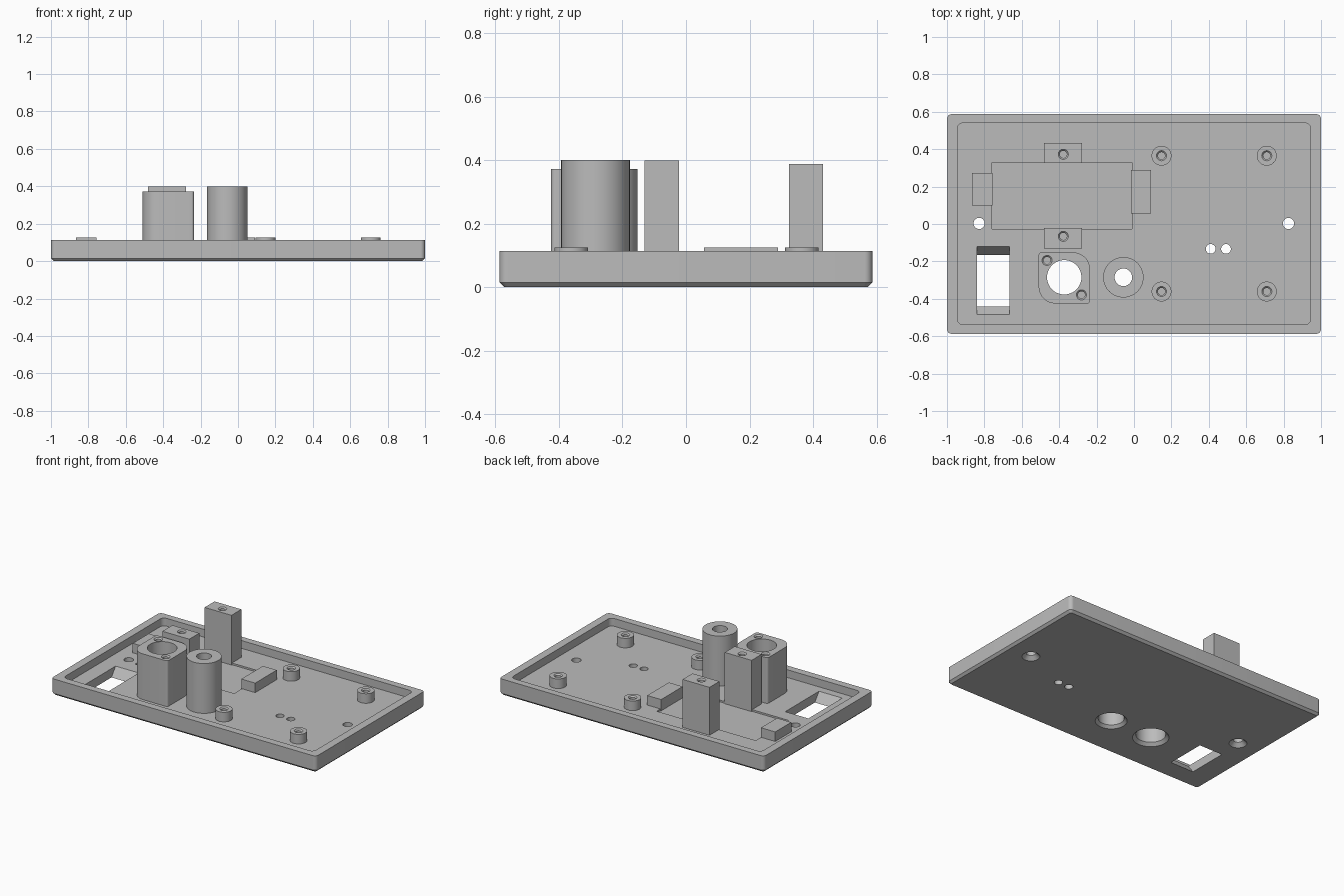
import bpy, bmesh
from math import cos, sin, pi, radians

if "Cube" in bpy.data.objects:
    bpy.data.objects.remove(bpy.data.objects["Cube"], do_unlink=True)

FLOOR = 0.06      # top of the tray floor
SUNK = 0.04       # parts reach a little into the floor

grey = bpy.data.materials.new("grey plastic")
grey.use_nodes = True
grey.diffuse_color = (0.5, 0.5, 0.5, 1)
grey.node_tree.nodes["Principled BSDF"].inputs["Base Color"].default_value = (0.5, 0.5, 0.5, 1)


def circle(x, y, r, n=48):
    return [(x + r * cos(2 * pi * i / n), y + r * sin(2 * pi * i / n)) for i in range(n)]


def rect(x0, x1, y0, y1, radii=None):
    """Outline with optional corner radii: back right, back left, front left, front right."""
    corners = [(x1, y1, -1, -1), (x0, y1, 1, -1), (x0, y0, 1, 1), (x1, y0, -1, 1)]
    if not radii:
        return [c[:2] for c in corners]
    pts = []
    for k, ((x, y, sx, sy), r) in enumerate(zip(corners, radii)):
        for i in range(9):
            a = pi / 2 * (k + i / 8)
            pts.append((x + sx * r + r * cos(a), y + sy * r + r * sin(a)))
    return pts


def loft(name, *levels):
    """Solid through (outline, height) levels."""
    bm = bmesh.new()
    rings = [[bm.verts.new((x, y, z)) for x, y in outline] for outline, z in levels]
    for low, high in zip(rings, rings[1:]):
        for i in range(len(low)):
            j = (i + 1) % len(low)
            bm.faces.new((low[i], low[j], high[j], high[i]))
    bm.faces.new(rings[0][::-1])
    bm.faces.new(rings[-1])
    bmesh.ops.recalc_face_normals(bm, faces=bm.faces)
    mesh = bpy.data.meshes.new(name)
    bm.to_mesh(mesh)
    bm.free()
    mesh.materials.append(grey)
    obj = bpy.data.objects.new(name, mesh)
    bpy.context.collection.objects.link(obj)
    return obj


def turned(name, x, y, *profile):
    """Round solid through (radius, height) steps."""
    return loft(name, *[(circle(x, y, r), z) for r, z in profile])


def screw_hole(x, y, top):
    """Blind hole with a small lead-in."""
    return turned("screw_hole_cutter", x, y, (0.019, top - 0.09), (0.019, top - 0.008), (0.027, top), (0.027, top + 0.02))


def cut(obj, cutters):
    for cutter in cutters:
        cutter.hide_render = True
        mod = obj.modifiers.new("cut", 'BOOLEAN')
        mod.operation = 'DIFFERENCE'
        mod.solver = 'EXACT'
        mod.object = cutter
    bpy.context.view_layer.update()
    graph = bpy.context.evaluated_depsgraph_get()
    mesh = bpy.data.meshes.new_from_object(obj.evaluated_get(graph))
    obj.modifiers.clear()
    obj.data = mesh


parts, cutters = [], []

# Tray body with bevelled underside
tray = loft("tray",
            (rect(-0.985, 0.985, -0.572, 0.572, [0.012] * 4), 0),
            (rect(-1, 1, -0.587, 0.587, [0.025] * 4), 0.015),
            (rect(-1, 1, -0.587, 0.587, [0.025] * 4), 0.113))
parts.append(tray)

# Tray recess and shallow component pocket
tray_cutters = [
    loft("recess_cutter", (rect(-0.945, 0.945, -0.537, 0.54, [0.03] * 4), FLOOR),
         (rect(-0.945, 0.945, -0.537, 0.54, [0.03] * 4), 0.2)),
    loft("pocket_cutter", (rect(-0.758, -0.01, -0.027, 0.33), FLOOR - 0.012),
         (rect(-0.758, -0.01, -0.027, 0.33), 0.1)),
    # Switch opening with sloping ends
    loft("switch_cutter", (rect(-0.84, -0.665, -0.425, -0.18), -0.02),
         (rect(-0.84, -0.665, -0.50, -0.105), 0.08)),
]

# Countersunk mounting holes
for x in (-0.828, 0.826):
    tray_cutters.append(turned("mount_cutter", x, 0.003, (0.065, -0.01), (0.055, 0), (0.03, 0.025), (0.03, 0.1)))

# Indicator holes
for x in (0.41, 0.492):
    tray_cutters.append(turned("indicator_cutter", x, -0.133, (0.026, -0.01), (0.026, 0.1)))

# Socket housing and round button tower, bored through the tray
socket_bore = turned("socket_bore_cutter", -0.373, -0.285,
                     (0.122, -0.01), (0.112, 0), (0.092, 0.02), (0.092, 0.5))
button_bore = turned("button_bore_cutter", -0.057, -0.285,
                     (0.108, -0.01), (0.098, 0), (0.08, 0.018), (0.08, 0.3), (0.047, 0.3), (0.047, 0.5))
cut(tray, tray_cutters + [socket_bore, button_bore])

outline = rect(-0.51, -0.235, -0.425, -0.152, [0.09, 0.015, 0.09, 0.015])
socket = loft("socket_housing", (outline, SUNK), (outline, 0.372))
socket_holes = [screw_hole(-0.465, -0.195, 0.372), screw_hole(-0.281, -0.379, 0.372)]
cut(socket, [socket_bore] + socket_holes)

tower = turned("button_tower", -0.057, -0.285, (0.108, SUNK), (0.108, 0.4))
cut(tower, [button_bore])
parts += [socket, tower]
cutters += tray_cutters + socket_holes + [socket_bore, button_bore]

# Tall square posts with screw holes
for name, y0, y1, top in (("back_post", 0.325, 0.432, 0.387), ("front_post", -0.13, -0.022, 0.398)):
    box = rect(-0.48, -0.277, y0, y1)
    post = loft(name, (box, SUNK), (box, top))
    hole = screw_hole(-0.378, (y0 + y1) / 2 - (0.006 if y0 > 0 else -0.01), top)
    cut(post, [hole])
    parts.append(post)
    cutters.append(hole)

# Low end stops
for name, box in (("right_stop", rect(-0.865, -0.757, 0.1, 0.273)), ("left_stop", rect(-0.015, 0.09, 0.057, 0.29))):
    parts.append(loft(name, (box, SUNK), (box, 0.125)))

# Circuit board standoffs
for x in (0.147, 0.71):
    for y in (0.365, -0.361):
        standoff = turned("standoff", x, y, (0.053, SUNK), (0.053, 0.125))
        hole = screw_hole(x, y, 0.125)
        cut(standoff, [hole])
        parts.append(standoff)
        cutters.append(hole)

for cutter in cutters:
    bpy.data.objects.remove(cutter, do_unlink=True)

# Smooth rounded walls, keep edges crisp
bpy.ops.object.select_all(action='DESELECT')
for part in parts:
    part.select_set(True)
bpy.context.view_layer.objects.active = tray
bpy.ops.object.shade_smooth_by_angle(angle=radians(30))
